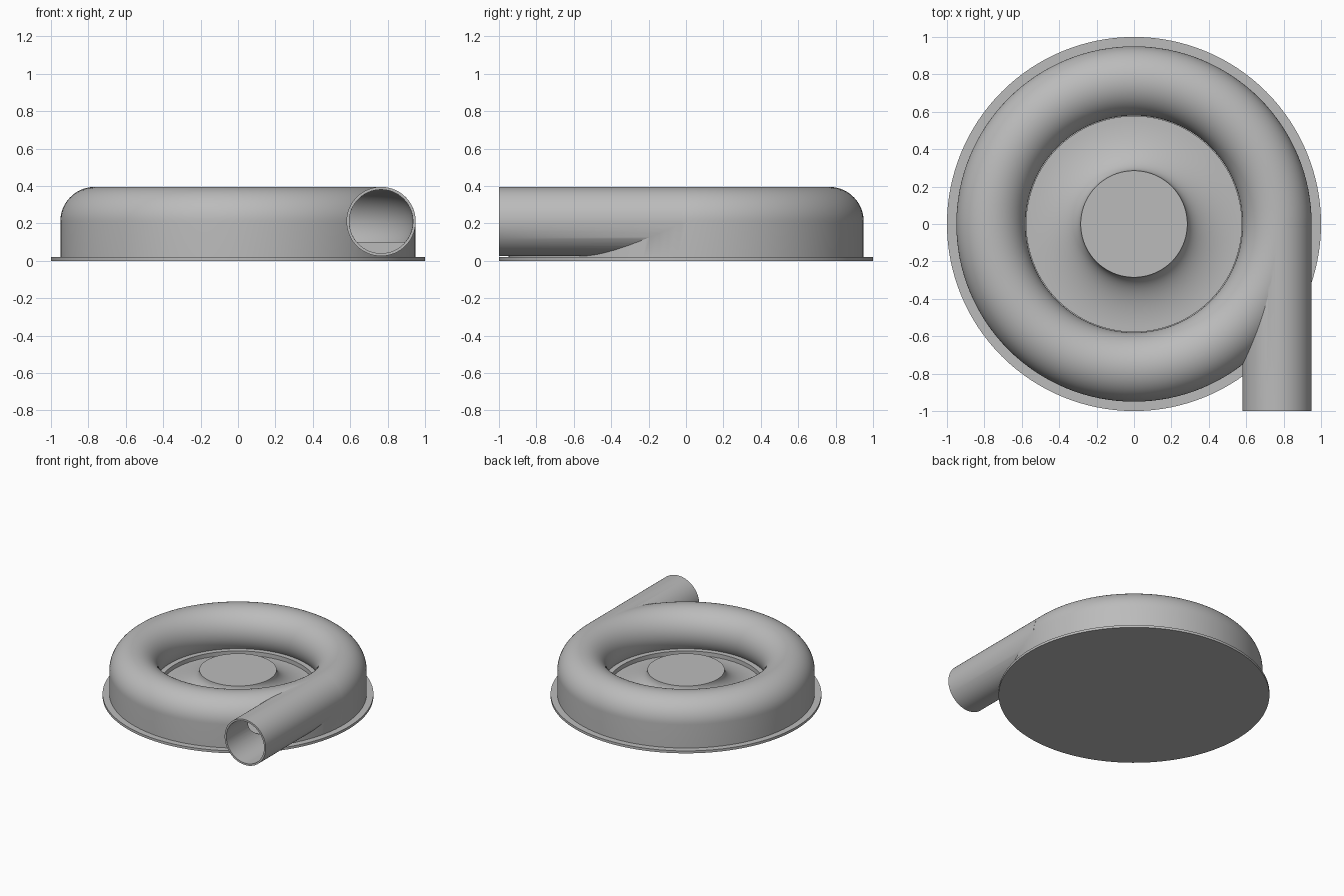
import bpy
import bmesh
from math import pi, sin, cos, asin, sqrt
from mathutils import Matrix, Vector

cube = bpy.data.objects.get("Cube")
if cube:
    bpy.data.objects.remove(cube, do_unlink=True)

# Single grey material
grey = bpy.data.materials.new("plain grey")
grey.use_nodes = True
colour = (0.5, 0.5, 0.5, 1)
grey.diffuse_color = colour
grey.node_tree.nodes["Principled BSDF"].inputs["Base Color"].default_value = colour

RING, MID, TUBE, BORE = 0.765, 0.21, 0.185, 0.17
FLOOR = 0.1


def finish(bm, name):
    bmesh.ops.recalc_face_normals(bm, faces=bm.faces[:])
    mesh = bpy.data.meshes.new(name)
    bm.to_mesh(mesh)
    bm.free()
    mesh.materials.append(grey)
    obj = bpy.data.objects.new(name, mesh)
    bpy.context.collection.objects.link(obj)
    return obj


def lathe(name, profile, closed=False, steps=128):
    """Revolve (radius, height) points around z."""
    bm = bmesh.new()
    verts = [bm.verts.new((r, 0, z)) for r, z in profile]
    edges = [bm.edges.new(pair) for pair in zip(verts, verts[1:])]
    if closed:
        edges.append(bm.edges.new((verts[-1], verts[0])))
    bmesh.ops.spin(bm, geom=verts + edges, cent=(0, 0, 0), axis=(0, 0, 1),
                   angle=2 * pi, steps=steps)
    bmesh.ops.remove_doubles(bm, verts=bm.verts[:], dist=1e-5)
    return finish(bm, name)


def pipe(name, radius, y0, y1):
    """Solid cylinder along y at the outlet position."""
    bm = bmesh.new()
    place = Matrix.Translation(Vector((RING, (y0 + y1) / 2, MID))) @ Matrix.Rotation(pi / 2, 4, 'X')
    bmesh.ops.create_cone(bm, cap_ends=True, segments=96, radius1=radius,
                          radius2=radius, depth=y1 - y0, matrix=place)
    return finish(bm, name)


def arc(radius, start, end, count):
    return [(RING + radius * cos(a), MID + radius * sin(a))
            for a in (start + (end - start) * i / count for i in range(count + 1))]


def select(obj):
    bpy.ops.object.select_all(action='DESELECT')
    obj.select_set(True)
    bpy.context.view_layer.objects.active = obj


def combine(obj, other, operation):
    mod = obj.modifiers.new(operation, 'BOOLEAN')
    mod.operation, mod.solver, mod.object = operation, 'EXACT', other
    select(obj)
    bpy.ops.object.modifier_apply(modifier=mod.name)
    bpy.data.objects.remove(other, do_unlink=True)


# Mounting flange
flange = lathe("base_flange", [(0, 0), (1, 0), (1, 0.02), (0, 0.02)])

# Housing: straight outer wall, round ring, recessed floor, flared hub
dip = asin((MID - FLOOR) / TUBE)
hub = [(0.575 - 0.29 * cos(t), 0.215 - 0.148 * sin(t))
       for t in (pi / 2 * i / 16 for i in range(16, -1, -1))]
profile = [(0, 0.01), (0.95, 0.01)] + arc(TUBE, 0, pi + dip, 40)
profile += [(0.575, FLOOR)] + hub + [(0, 0.215)]
housing = lathe("volute_housing", profile)
combine(housing, pipe("outlet_pipe", TUBE, -1, -0.02), 'UNION')

# Hollow channel and outlet bore
dip = asin((MID - FLOOR) / BORE)
channel = lathe("channel_cutter", arc(BORE, -dip, pi + dip, 36), closed=True)
combine(housing, channel, 'DIFFERENCE')
combine(housing, pipe("bore_cutter", BORE, -1.05, -0.03), 'DIFFERENCE')

for obj in (flange, housing):
    select(obj)
    bpy.ops.object.shade_smooth_by_angle(angle=pi / 6)
